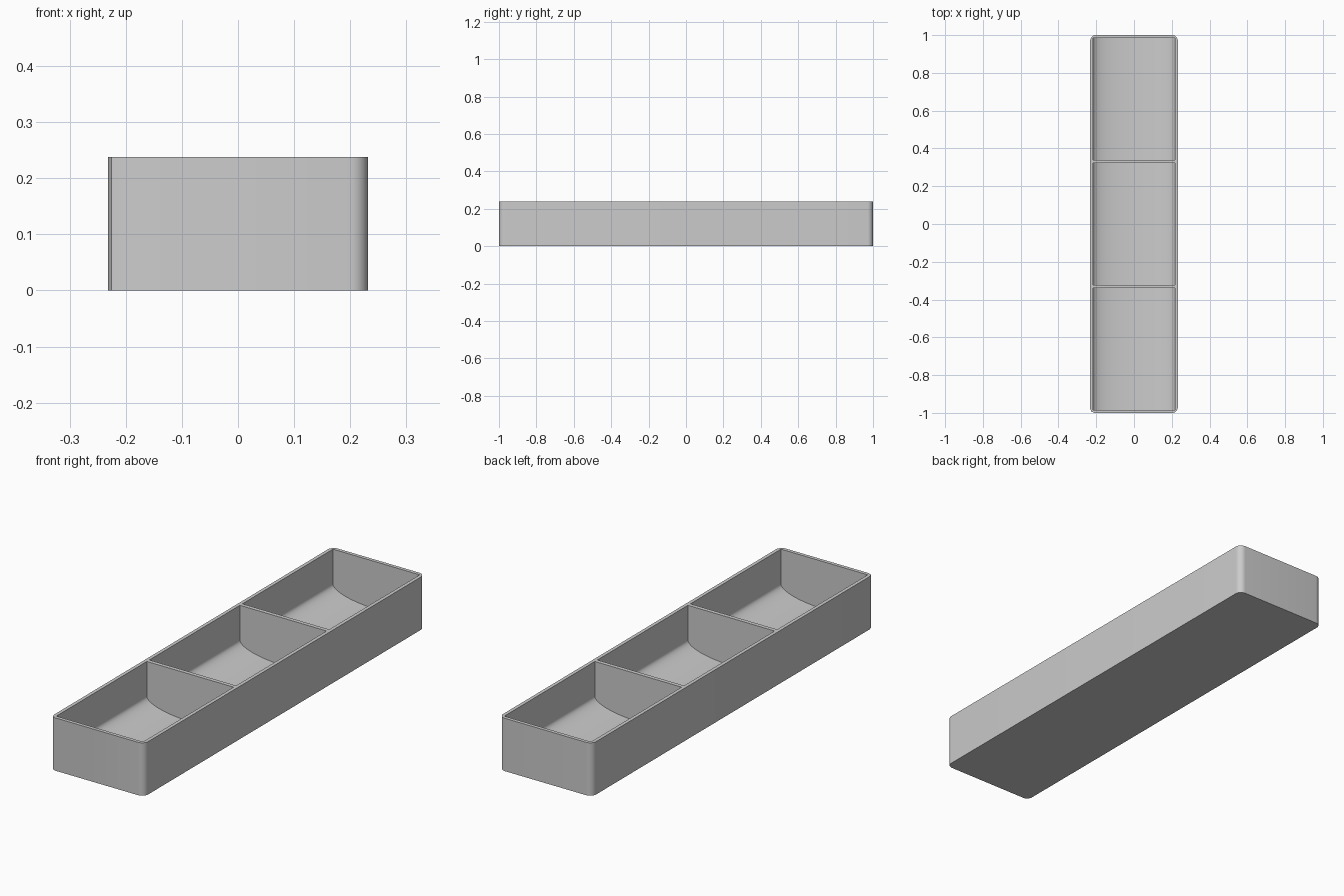
import bpy
import bmesh
from math import cos, sin, pi

cube = bpy.data.objects.get("Cube")
if cube:
    bpy.data.objects.remove(cube, do_unlink=True)

HALF_X, HALF_Y, HEIGHT = 0.232, 1.0, 0.238
WALL = 0.016            # outer wall thickness
DIVIDER = 0.018         # thickness of the two dividers
SPRING, SAG = 0.082, 0.057   # height where the curved floor starts, and its depth

grey = bpy.data.materials.new("light grey")
grey.use_nodes = True
grey.diffuse_color = (0.6, 0.6, 0.6, 1)
grey.node_tree.nodes["Principled BSDF"].inputs["Base Color"].default_value = (0.6, 0.6, 0.6, 1)


def add_prism(bm, points, offset):
    """Extrude a closed outline along the offset vector."""
    face = bm.faces.new([bm.verts.new(p) for p in points])
    result = bmesh.ops.extrude_face_region(bm, geom=[face], use_keep_orig=True)
    moved = [v for v in result["geom"] if isinstance(v, bmesh.types.BMVert)]
    bmesh.ops.translate(bm, verts=moved, vec=offset)


def make_object(name, bm):
    bmesh.ops.recalc_face_normals(bm, faces=bm.faces)
    mesh = bpy.data.meshes.new(name)
    bm.to_mesh(mesh)
    bm.free()
    mesh.materials.append(grey)
    obj = bpy.data.objects.new(name, mesh)
    bpy.context.collection.objects.link(obj)
    return obj


# Tray body: rounded rectangle, with one coarsely chamfered corner
outline = []
for i, (sx, sy) in enumerate([(1, 1), (-1, 1), (-1, -1), (1, -1)]):
    radius, steps = (0.022, 2) if i == 2 else (0.03, 10)
    for k in range(steps + 1):
        a = (i + k / steps) * pi / 2
        outline.append((sx * (HALF_X - radius) + radius * cos(a),
                        sy * (HALF_Y - radius) + radius * sin(a), 0))
bm = bmesh.new()
add_prism(bm, outline, (0, 0, HEIGHT))
tray = make_object("divided_tray", bm)

# Three compartments with a scooped floor
half_w = HALF_X - WALL
length = (2 * (HALF_Y - WALL) - 2 * DIVIDER) / 3
STEPS = 36
bm = bmesh.new()
for n in range(3):
    y = -HALF_Y + WALL + n * (length + DIVIDER)
    profile = [(half_w, y, HEIGHT + 0.1), (-half_w, y, HEIGHT + 0.1)]
    for k in range(STEPS + 1):
        a = pi + pi * k / STEPS
        profile.append((half_w * cos(a), y, SPRING + SAG * sin(a)))
    add_prism(bm, profile, (0, length, 0))
cutter = make_object("compartment_cutter", bm)
cutter.hide_render = True

# Carve the compartments out of the body
cut = tray.modifiers.new("compartments", "BOOLEAN")
cut.operation = "DIFFERENCE"
cut.solver = "EXACT"
cut.object = cutter
bpy.ops.object.select_all(action="DESELECT")
tray.select_set(True)
bpy.context.view_layer.objects.active = tray
bpy.ops.object.modifier_apply(modifier=cut.name)
bpy.data.objects.remove(cutter, do_unlink=True)

# Smooth curves, crisp edges
bpy.ops.object.shade_smooth_by_angle(angle=pi / 6)
